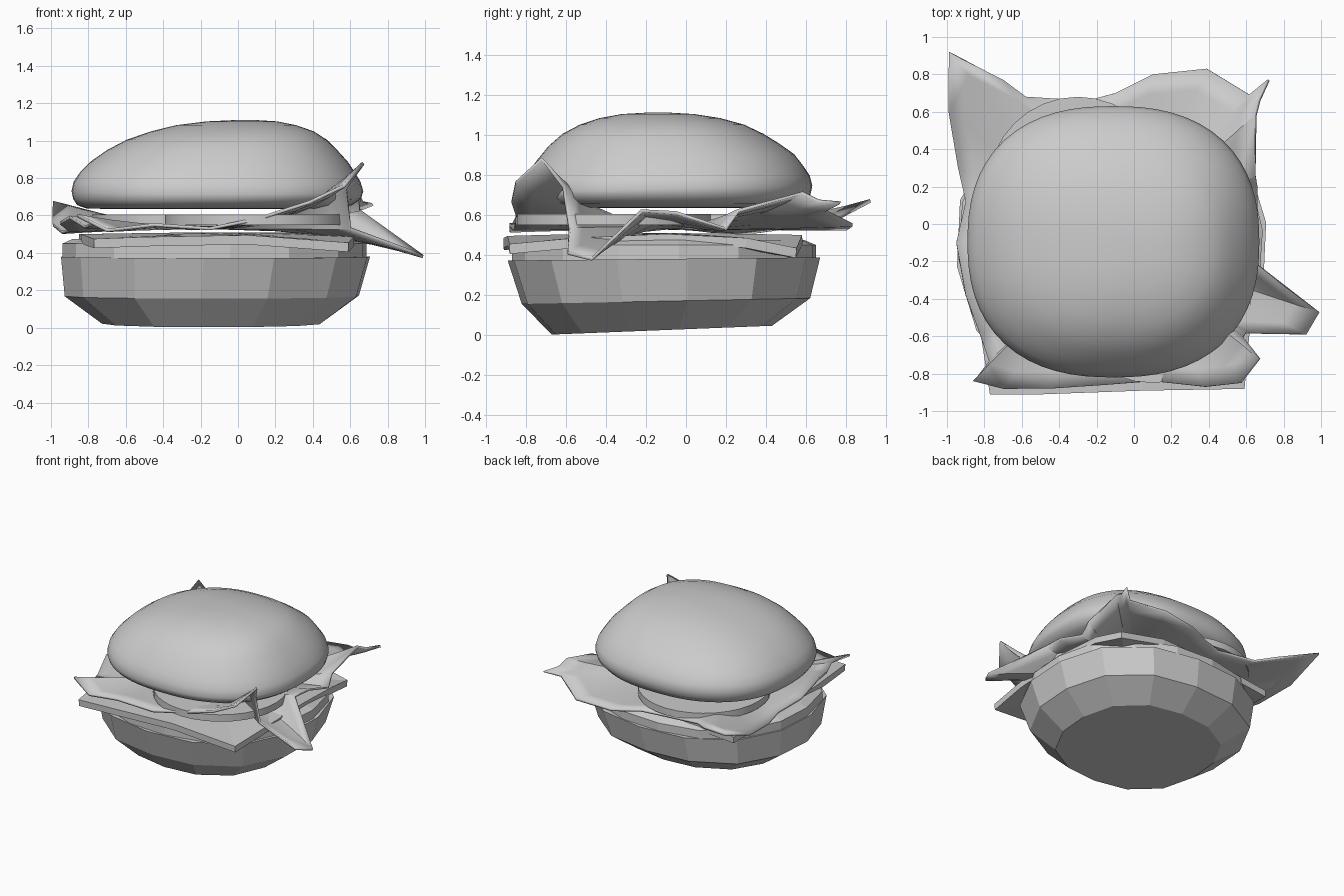
import bpy, bmesh, math
from mathutils import Vector


def finish(name, bm, smooth=None):
    bmesh.ops.recalc_face_normals(bm, faces=bm.faces[:])
    me = bpy.data.meshes.new(name)
    bm.to_mesh(me)
    bm.free()
    ob = bpy.data.objects.new(name, me)
    bpy.context.collection.objects.link(ob)
    bpy.ops.object.select_all(action='DESELECT')
    ob.select_set(True)
    bpy.context.view_layer.objects.active = ob
    if smooth:
        bpy.ops.object.shade_smooth_by_angle(angle=math.radians(smooth))
    return ob


def loft(name, rings, sides, power=2.4, twist=0.0, smooth=None):
    """Stack of squarish rings (cx, cy, half x, half y, z, tilt along y), capped at both ends."""
    bm = bmesh.new()
    loops = []
    for cx, cy, hx, hy, z, tilt in rings:
        loop = []
        for i in range(sides):
            a = math.tau * i / sides + twist
            c, s = math.cos(a), math.sin(a)
            r = (abs(c) ** power + abs(s) ** power) ** (-1 / power)
            y = hy * r * s
            loop.append(bm.verts.new((cx + hx * r * c, cy + y, z + tilt * y)))
        loops.append(loop)
    for a, b in zip(loops, loops[1:]):
        for i in range(sides):
            j = (i + 1) % sides
            bm.faces.new((a[i], a[j], b[j], b[i]))
    bm.faces.new(loops[0][::-1])
    bm.faces.new(loops[-1])
    return finish(name, bm, smooth)


def sheet(name, edge, centre, steps, thickness, bend, smooth=None):
    """Thin leaf: outline pulled in toward a flat centre, then thickened."""
    bm = bmesh.new()
    centre = Vector(centre)
    loops = []
    for t in steps:
        loop = []
        for p in edge:
            q = centre.lerp(Vector(p), t)
            q.z = centre.z + (p[2] - centre.z) * t ** bend
            loop.append(bm.verts.new(q))
        loops.append(loop)
    n = len(edge)
    for a, b in zip(loops, loops[1:]):
        for i in range(n):
            j = (i + 1) % n
            bm.faces.new((a[i], b[i], b[j], a[j]))
    hub = bm.verts.new(centre)
    for i in range(n):
        bm.faces.new((hub, loops[0][i], loops[0][(i + 1) % n]))
    ob = finish(name, bm, smooth)
    mod = ob.modifiers.new("thickness", 'SOLIDIFY')
    mod.thickness = thickness
    mod.offset = 0
    return ob


# Bottom bun: faceted bowl with a slightly tilted base
loft("bottom_bun", [
    (-0.14, -0.12, 0.59, 0.55, 0.025, 0.04),
    (-0.14, -0.10, 0.79, 0.72, 0.17, 0.02),
    (-0.12, -0.11, 0.83, 0.78, 0.38, 0.01),
], 14, 2.4, 0.15)

# Patty
loft("patty", [
    (-0.125, -0.11, 0.815, 0.76, 0.37, 0),
    (-0.125, -0.11, 0.815, 0.76, 0.45, 0),
    (-0.125, -0.11, 0.76, 0.70, 0.475, 0),
], 16, 2.3, 0.1)

# Cheese slice with drooping corners
sheet("cheese", [
    (0.59, -0.88, 0.43), (0.62, -0.55, 0.46), (0.63, -0.1, 0.48),
    (0.62, 0.3, 0.46), (0.58, 0.55, 0.41), (0.2, 0.58, 0.475),
    (-0.3, 0.56, 0.475), (-0.8, 0.54, 0.43), (-0.85, 0.1, 0.475),
    (-0.84, -0.45, 0.475), (-0.77, -0.91, 0.45), (-0.5, -0.91, 0.46),
    (0.05, -0.89, 0.47)], (-0.12, -0.15, 0.485), (0.45, 0.8, 1), 0.05, 1.5)

# Lettuce leaf with wavy, spiky edge and a curl at the front right
sheet("lettuce", [
    (0.66, -0.22, 0.62), (0.66, -0.05, 0.61), (0.66, 0.2, 0.53),
    (0.65, 0.26, 0.62), (0.65, 0.58, 0.71), (0.67, 0.66, 0.67),
    (0.72, 0.77, 0.66), (0.62, 0.69, 0.62), (0.39, 0.83, 0.55),
    (0.10, 0.80, 0.53), (-0.10, 0.70, 0.54), (-0.25, 0.66, 0.53),
    (-0.58, 0.68, 0.56), (-0.70, 0.77, 0.59), (-0.99, 0.92, 0.67),
    (-0.99, 0.60, 0.55), (-0.94, 0.30, 0.51), (-0.90, 0.12, 0.52),
    (-0.95, -0.10, 0.56), (-0.90, -0.38, 0.59), (-0.82, -0.60, 0.54),
    (-0.77, -0.74, 0.55), (-0.86, -0.84, 0.60), (-0.70, -0.88, 0.52),
    (-0.45, -0.88, 0.55), (-0.15, -0.86, 0.53), (0.10, -0.84, 0.58),
    (0.38, -0.87, 0.67), (0.57, -0.85, 0.76), (0.67, -0.72, 0.88),
    (0.58, -0.61, 0.74), (0.60, -0.58, 0.53), (0.92, -0.59, 0.41),
    (0.99, -0.47, 0.38)], (-0.12, -0.1, 0.535), (0.3, 0.55, 0.75, 0.88, 1), 0.018, 2.2, 40)

# Tomato slices peeking out under the top bun
for i, (x, y, r) in enumerate([(-0.30, 0.20, 0.48), (0.10, -0.36, 0.49)]):
    loft(f"tomato_slice_{i + 1}", [(x, y, r, r, 0.55, 0), (x, y, r, r, 0.605, 0)],
         32, 2.0, 0, 40)

# Top bun: smooth lopsided dome, its crown leaning to the right
loft("top_bun", [
    (-0.15, -0.09, 0.55, 0.50, 0.635, 0),
    (-0.14, -0.09, 0.67, 0.62, 0.638, 0),
    (-0.125, -0.095, 0.735, 0.685, 0.655, 0),
    (-0.112, -0.095, 0.77, 0.715, 0.69, 0.01),
    (-0.11, -0.095, 0.78, 0.725, 0.73, 0.02),
    (-0.112, -0.095, 0.767, 0.713, 0.78, 0.02),
    (-0.11, -0.10, 0.735, 0.685, 0.83, 0.02),
    (-0.10, -0.10, 0.685, 0.64, 0.89, 0.02),
    (-0.085, -0.11, 0.615, 0.575, 0.95, 0.01),
    (-0.06, -0.115, 0.535, 0.50, 1.005, 0),
    (-0.03, -0.12, 0.435, 0.41, 1.05, 0),
    (-0.01, -0.13, 0.32, 0.30, 1.083, 0),
    (0.02, -0.14, 0.19, 0.18, 1.103, 0),
    (0.04, -0.14, 0.06, 0.06, 1.11, 0),
], 64, 2.4, 0, 50)
